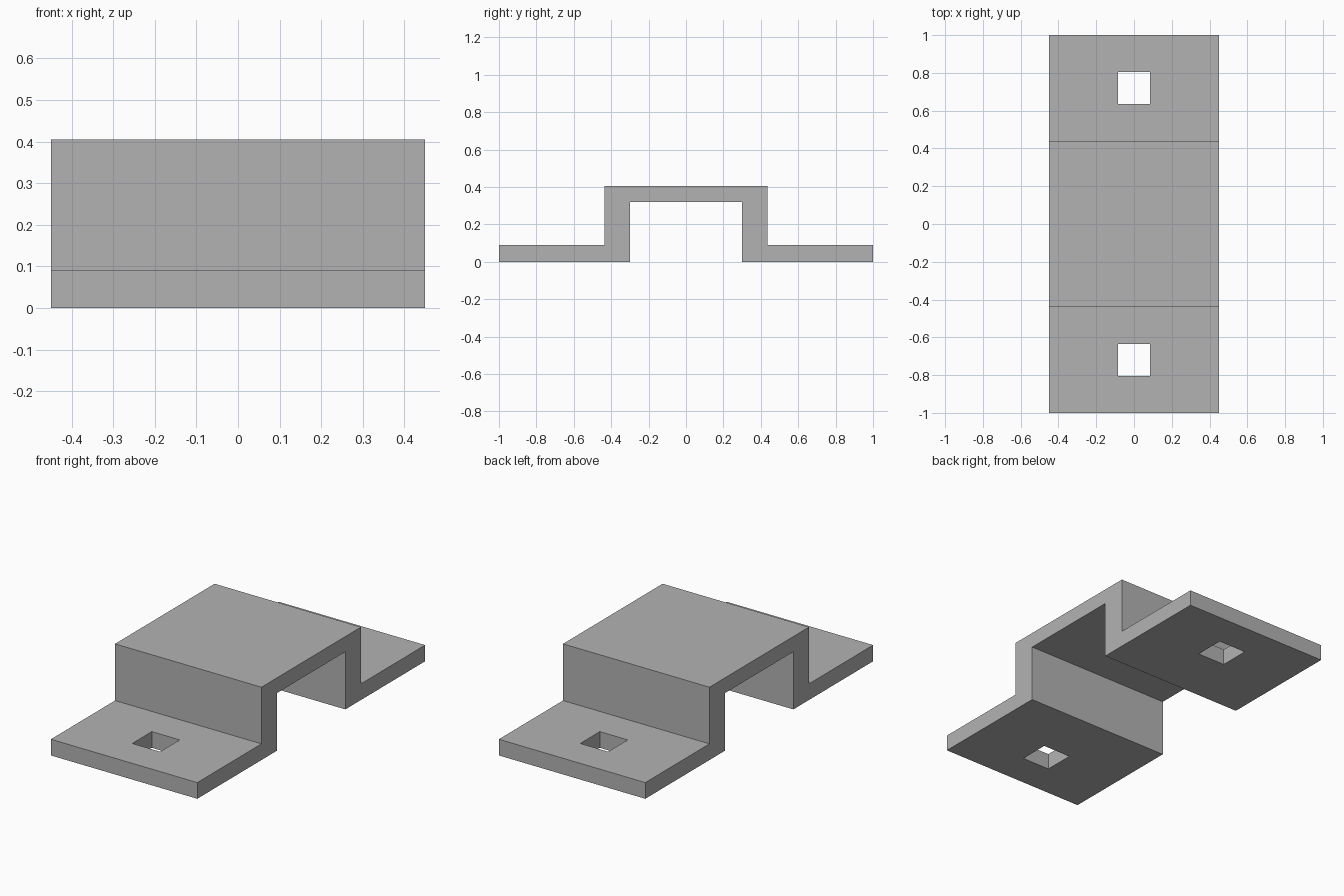
import bpy
import bmesh

default = bpy.data.objects.get("Cube")
if default:
    bpy.data.objects.remove(default, do_unlink=True)

HALF_WIDTH = 0.45
HOLE_Y, HOLE_SIZE = 0.72, 0.172

# Single grey finish
grey = bpy.data.materials.new("plain grey")
grey.use_nodes = True
colour = (0.45, 0.45, 0.45, 1)
grey.diffuse_color = colour
grey.node_tree.nodes["Principled BSDF"].inputs["Base Color"].default_value = colour


def extrude_profile(name, points, x0, x1):
    """Extrude a closed (y, z) outline along x."""
    bm = bmesh.new()
    face = bm.faces.new([bm.verts.new((x0, y, z)) for y, z in points])
    extruded = bmesh.ops.extrude_face_region(bm, geom=[face])["geom"]
    verts = [v for v in extruded if isinstance(v, bmesh.types.BMVert)]
    bmesh.ops.translate(bm, vec=(x1 - x0, 0, 0), verts=verts)
    bmesh.ops.recalc_face_normals(bm, faces=bm.faces)
    mesh = bpy.data.meshes.new(name)
    bm.to_mesh(mesh)
    bm.free()
    obj = bpy.data.objects.new(name, mesh)
    bpy.context.collection.objects.link(obj)
    obj.data.materials.append(grey)
    return obj


# Hat-shaped bracket: half the outline, mirrored to the front
half = [(0.3, 0.32), (0.3, 0), (1, 0), (1, 0.09), (0.437, 0.09), (0.437, 0.405)]
outline = half + [(-y, z) for y, z in reversed(half)]
bracket = extrude_profile("mounting_bracket", outline, -HALF_WIDTH, HALF_WIDTH)

# Square bolt hole through each flange
r = HOLE_SIZE / 2
for side in (-1, 1):
    y = side * HOLE_Y
    square = [(y - r, -0.1), (y + r, -0.1), (y + r, 0.2), (y - r, 0.2)]
    cutter = extrude_profile("hole_cutter", square, -r, r)
    cutter.hide_render = True
    cut = bracket.modifiers.new("bolt_hole", "BOOLEAN")
    cut.operation = "DIFFERENCE"
    cut.solver = "EXACT"
    cut.object = cutter
    bpy.context.view_layer.objects.active = bracket
    bpy.ops.object.modifier_apply(modifier=cut.name)
    bpy.data.objects.remove(cutter, do_unlink=True)
